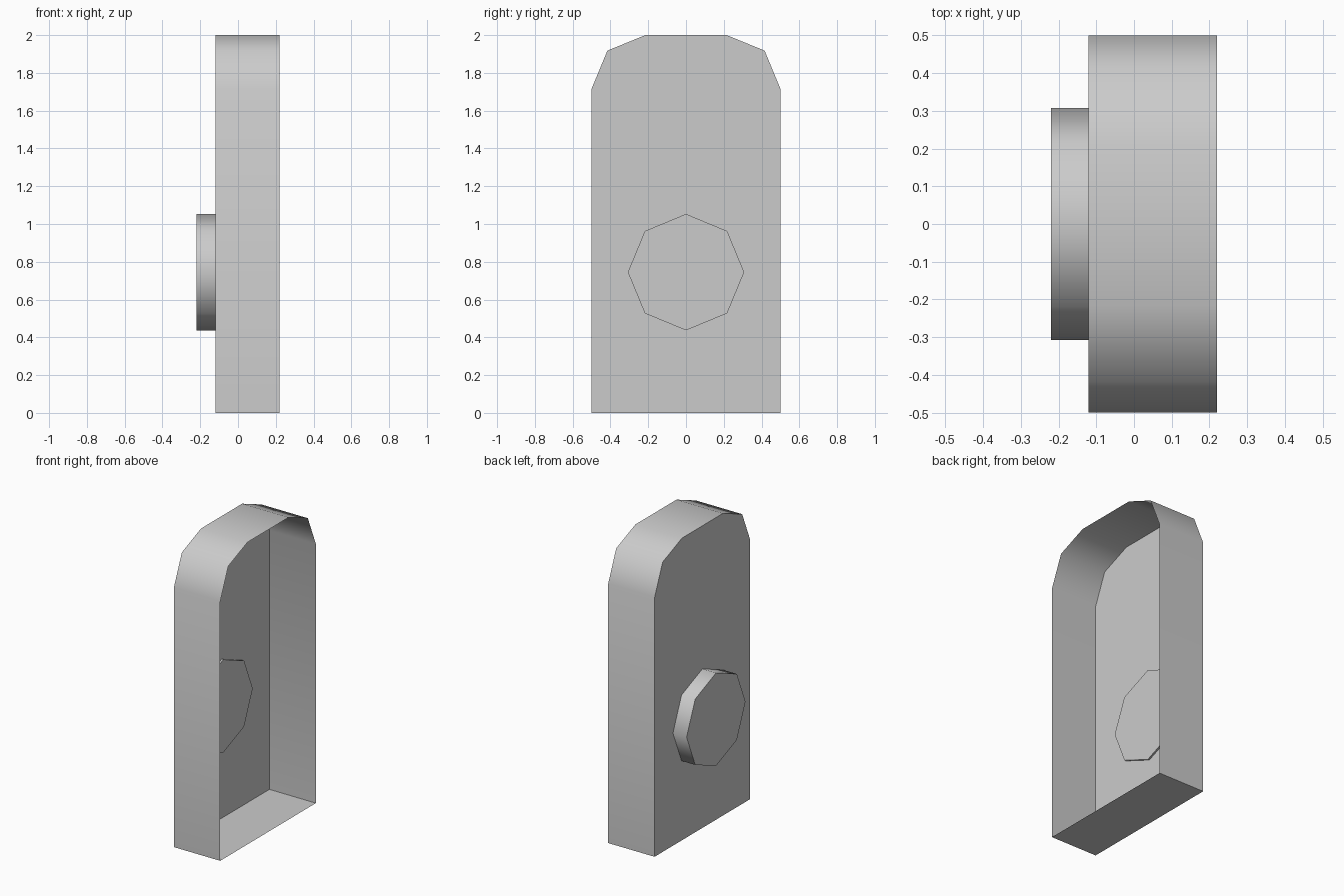
import bpy, bmesh, math

if "Cube" in bpy.data.objects:
    bpy.data.objects.remove(bpy.data.objects["Cube"])


def prism(name, profile, x0, x1, open_end=False):
    """Extrude a (y, z) profile along x; optionally leave the x1 end open."""
    bm = bmesh.new()
    a = [bm.verts.new((x0, y, z)) for y, z in profile]
    b = [bm.verts.new((x1, y, z)) for y, z in profile]
    n = len(profile)
    bm.faces.new(a[::-1])
    for i in range(n):
        j = (i + 1) % n
        bm.faces.new((a[i], a[j], b[j], b[i]))
    if not open_end:
        bm.faces.new(b)
    mesh = bpy.data.meshes.new(name)
    bm.to_mesh(mesh)
    bm.free()
    ob = bpy.data.objects.new(name, mesh)
    bpy.context.collection.objects.link(ob)
    bpy.ops.object.select_all(action='DESELECT')
    ob.select_set(True)
    bpy.context.view_layer.objects.active = ob
    bpy.ops.object.shade_smooth_by_angle(angle=math.radians(60))
    return ob


# Arched thin shell, open on the +x side
right = [(0.5, 0), (0.5, 1.716), (0.416, 1.918), (0.215, 2.0)]
arch = right + [(-y, z) for y, z in reversed(right)]
prism("arched_shell", arch, -0.12, 0.22, open_end=True)

# Octagonal knob on the closed face, its base just poking through
octagon = [(0.308 * math.cos(k * math.pi / 4), 0.745 + 0.308 * math.sin(k * math.pi / 4))
           for k in range(8)]
prism("octagonal_knob", octagon, -0.22, -0.108)
